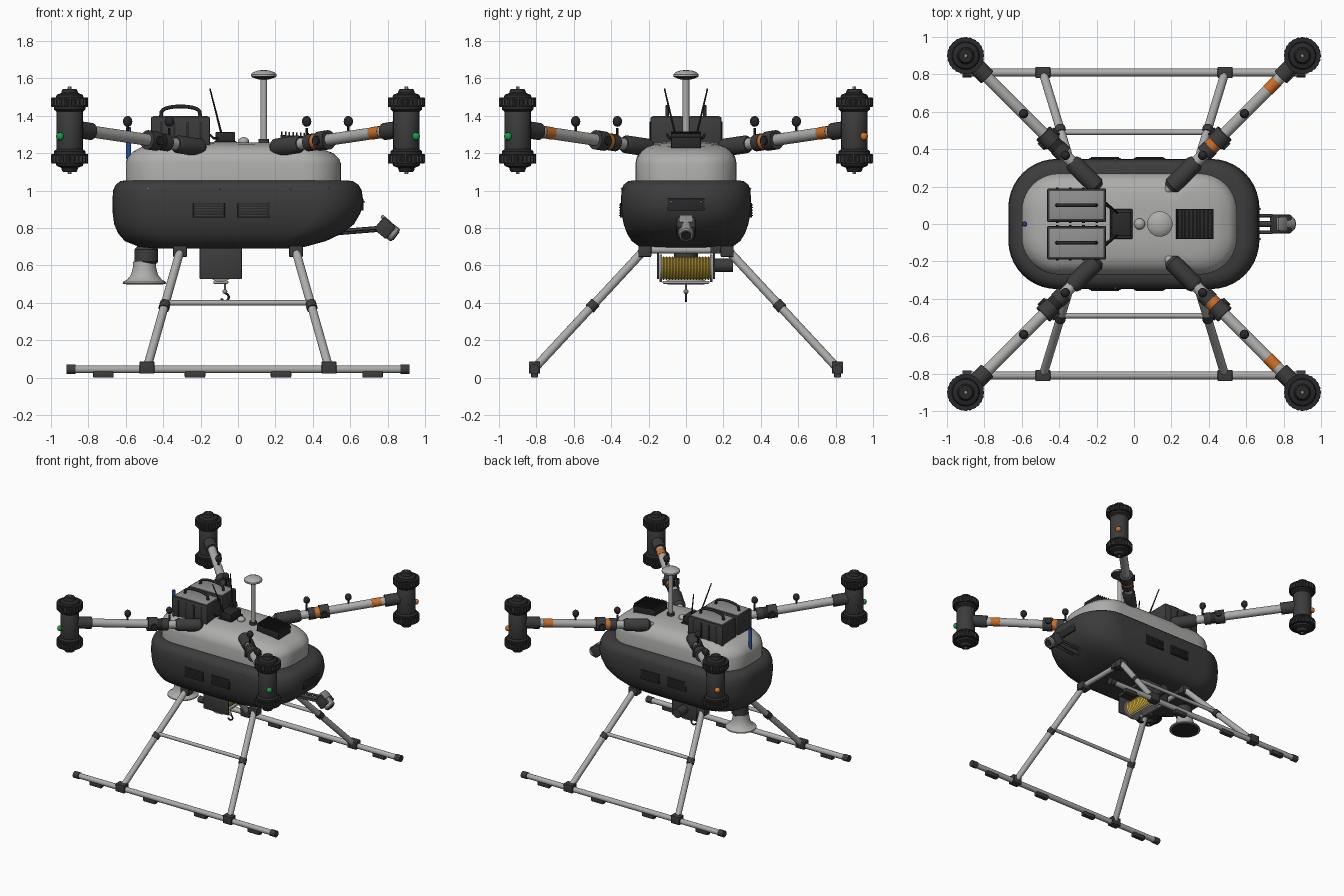
import bpy, bmesh, math
from mathutils import Vector, Matrix

if "Cube" in bpy.data.objects:
    bpy.data.objects.remove(bpy.data.objects["Cube"])


def material(name, r, g, b):
    m = bpy.data.materials.new(name)
    m.use_nodes = True
    m.diffuse_color = (r, g, b, 1)
    m.node_tree.nodes["Principled BSDF"].inputs["Base Color"].default_value = (r, g, b, 1)
    return m


LIGHT = material("light grey", .42, .42, .41)
DARK = material("charcoal", .045, .045, .047)
BLACK = material("black", .022, .022, .024)
STEEL = material("steel", .28, .28, .28)
ORANGE = material("orange", .6, .16, .02)
GREEN = material("green", .01, .32, .06)
BLUE = material("blue", .02, .08, .35)
GOLD = material("gold cable", .55, .36, .04)


def finish(name, bm, mat, bevel=0):
    """Turn a bmesh into an object, smooth except across sharp edges."""
    bmesh.ops.recalc_face_normals(bm, faces=bm.faces)
    if bevel:
        bmesh.ops.bevel(bm, geom=bm.edges[:], offset=bevel, segments=2, profile=.5, affect='EDGES')
    for f in bm.faces:
        f.smooth = True
    for e in bm.edges:
        e.smooth = len(e.link_faces) == 2 and e.calc_face_angle(0) < math.radians(35)
    me = bpy.data.meshes.new(name)
    bm.to_mesh(me)
    bm.free()
    me.materials.append(mat)
    ob = bpy.data.objects.new(name, me)
    bpy.context.collection.objects.link(ob)
    return ob


def box(name, c, s, mat, bevel=.006, rot=(0, 0, 0)):
    bm = bmesh.new()
    bmesh.ops.create_cube(bm, size=1, matrix=Matrix.Diagonal((*s, 1)))
    ob = finish(name, bm, mat, min(bevel, min(s) * .3))
    ob.location, ob.rotation_euler = c, rot
    return ob


def lathe(name, a, axis, prof, mat, n=24, teeth=0):
    """Revolve (distance, radius) points about a line; teeth cuts the rim."""
    bm = bmesh.new()
    rings = []
    for d, r in prof:
        rings.append([bm.verts.new(((r - teeth * (i // 2 % 2)) * math.cos(i * math.tau / n),
                                    (r - teeth * (i // 2 % 2)) * math.sin(i * math.tau / n), d)) for i in range(n)])
    skin(bm, rings)
    ob = finish(name, bm, mat)
    ob.location = a
    ob.rotation_euler = Vector(axis).to_track_quat('Z', 'Y').to_euler()
    return ob


def skin(bm, rings):
    n = len(rings[0])
    for p, q in zip(rings, rings[1:]):
        for i in range(n):
            bm.faces.new((p[i], p[(i + 1) % n], q[(i + 1) % n], q[i]))
    bm.faces.new(rings[0][::-1])
    bm.faces.new(rings[-1])


def tube(name, a, b, r, mat, r2=None, n=20):
    v = Vector(b) - Vector(a)
    return lathe(name, a, v, [(0, r), (v.length, r if r2 is None else r2)], mat, n)


def ball(name, c, r, mat, squash=1):
    prof = [(-r * squash * math.cos(t * math.pi / 10), max(r * math.sin(t * math.pi / 10), r * .02)) for t in range(11)]
    return lathe(name, c, (0, 0, 1), prof, mat, 20)


def path(name, pts, r, mat):
    cu = bpy.data.curves.new(name, 'CURVE')
    cu.dimensions, cu.bevel_depth, cu.bevel_resolution, cu.use_fill_caps = '3D', r, 2, True
    sp = cu.splines.new('POLY')
    sp.points.add(len(pts) - 1)
    for p, q in zip(sp.points, pts):
        p.co = (*q, 1)
    cu.materials.append(mat)
    ob = bpy.data.objects.new(name, cu)
    bpy.context.collection.objects.link(ob)


def hull(name, secs, mat, slope):
    """Loft rounded rectangles given as z, x min, x max, half width, corner radius."""
    bm = bmesh.new()
    rings = []
    for z, x0, x1, hy, r in secs:
        ring = []
        for k, (cx, cy) in enumerate(((x1 - r, hy - r), (x0 + r, hy - r), (x0 + r, r - hy), (x1 - r, r - hy))):
            for j in range(11):
                t = (k + j / 10) * math.pi / 2
                x = cx + r * math.cos(t)
                ring.append(bm.verts.new((x, cy + r * math.sin(t), z + slope(x, z))))
        rings.append(ring)
    skin(bm, rings)
    return finish(name, bm, mat)


# Body shells
hull("lower_hull", [(.69, -.44, .27, .21, .17), (.70, -.53, .36, .25, .2), (.73, -.605, .47, .29, .22),
                    (.77, -.64, .555, .315, .24), (.82, -.662, .62, .333, .25), (.88, -.67, .655, .345, .26),
                    (.94, -.672, .67, .348, .26), (1.0, -.668, .662, .345, .26), (1.03, -.655, .645, .335, .25),
                    (1.05, -.63, .615, .31, .23), (1.055, -.6, .58, .28, .2)], DARK, lambda x, z: 0)
hull("upper_shell", [(1.04, -.6, .55, .27, .2), (1.15, -.6, .55, .27, .2), (1.185, -.59, .54, .262, .195),
                     (1.22, -.56, .51, .24, .18), (1.245, -.51, .45, .21, .15), (1.257, -.43, .38, .17, .12),
                     (1.262, -.3, .25, .09, .08)], LIGHT,
     lambda x, z: -max(0, z - 1.13) * .55 * max(0, x - .1) - max(0, z - 1.13) * .3 * max(0, -x - .2))
lathe("blue_rod", (-.585, 0, 1.17), (0, 0, 1), [(0, .014), (.165, .014), (.17, .009)], BLUE, 16)
for s in (-1, 1):
    for x in (-.155, .083):
        box("side_vent", (x, s * .346, .895), (.17, .012, .08), BLACK, .003)
        for k in range(5):
            box("vent_slat", (x, s * .353, .867 + k * .014), (.15, .008, .006), DARK, .001)
    for x in (-.48, -.1, .28, .48):
        ball("shell_screw", (x, s * (.343 if abs(x) < .45 else .325), 1.01), .006, STEEL)
box("nose_plate", (.664, 0, .925), (.014, .2, .065), BLACK)
for y in (-.08, .08):
    ball("nose_screw", (.672, y, .94), .006, STEEL)

# Battery packs with carrying handles
for y in (-.1, .1):
    box("battery", (-.307, y, 1.3), (.316, .18, .19), DARK, .008)
    box("battery_lid", (-.307, y, 1.395), (.29, .155, .008), STEEL, .002)
    path("battery_handle", [(-.307 + .105 * math.cos(t), y, 1.395 + .055 * math.sin(t) ** .5)
                            for t in (k * math.pi / 14 for k in range(15)) if math.sin(t) >= 0], .01, BLACK)
    for s in (-1, 1):
        for k in range(4):
            box("battery_rib", (-.41 + k * .07, y + s * .09, 1.3), (.014, .008, .14), BLACK, .001)

# Roof equipment
box("radio_box", (-.068, 0, 1.283), (.105, .13, .06), BLACK)
box("radio_base", (-.068, 0, 1.255), (.12, .16, .02), BLACK)
for s in (-1, 1):
    tube("whip_antenna", (-.085, s * .055, 1.29), (-.15, s * .115, 1.545), .006, BLACK, .004, 10)
    path("battery_cable", [(-.15, s * .1, 1.3), (-.13, s * .09, 1.28), (-.1, s * .05, 1.28)], .006, BLACK)
ball("roof_dome", (.03, 0, 1.262), .03, LIGHT, .8)
tube("mast", (.138, 0, 1.25), (.138, 0, 1.6), .018, LIGHT)
tube("mast_collar", (.138, 0, 1.25), (.138, 0, 1.275), .028, DARK)
lathe("mast_disc", (.138, 0, 1.595), (0, 0, 1), [(0, .03), (.012, .065), (.02, .068)], DARK, 32)
lathe("mast_dome", (.138, 0, 1.612), (0, 0, 1), [(0, .068), (.01, .068), (.022, .055), (.03, .03), (.033, .005)], LIGHT, 32)
box("heat_sink", (.325, 0, 1.262), (.2, .16, .06), BLACK, .004, (0, .06, 0))
for k in range(10):
    box("heat_sink_fin", (.235 + k * .02, 0, 1.301 - k * .0012), (.008, .16, .03), BLACK, .001)

# Arms, hinges, beacons and motors, one per corner
for sx in (-1, 1):
    for sy in (-1, 1):
        def P(d, dz=0):
            return Vector((sx * d, sy * d, 1.2 + d * .148 + dz))
        tube("arm_tube", P(.24), P(.85), .032, LIGHT)
        ax = P(1) - P(0)
        L = ax.length
        lathe("arm_socket", P(.19), ax, [(0, .03), (.015 * L, .048), (.13 * L, .048), (.145 * L, .038)], DARK)
        if sx > 0:
            tube("socket_nose", P(.16), P(.2), .012, LIGHT, .034)
        tube("hinge_inner", P(.375), P(.41), .046, DARK)
        tube("hinge_ring", P(.41), P(.435), .043, ORANGE if sx > 0 else BLACK)
        tube("hinge_outer", P(.435), P(.485), .052, DARK)
        side = Vector((sx, -sy, 0)).normalized() * .062
        tube("hinge_pin", P(.455) - side, P(.455) + side, .024, BLACK)
        if sx > 0:
            tube("arm_band", P(.715), P(.765), .0335, ORANGE)
        for d in (.367, .59):
            tube("beacon_stalk", P(d), P(d, .08), .007, BLACK, n=10)
            ball("beacon_ball", (sx * d, sy * d, 1.37), .025, BLACK, 1.15)
        tube("motor_clamp", P(.785), P(.87), .046, DARK)
        m = (sx * .9, sy * .9, 0)
        lathe("motor_pod", m, (0, 0, 1), [(1.19, .06), (1.21, .07), (1.43, .07), (1.45, .06)], DARK, 28)
        for s in (-1, 1):
            o = (m[0], m[1], 1.322)
            ax2 = (0, 0, s)
            lathe("rotor_seat", o, ax2, [(.1, .07), (.112, .085), (.13, .085)], BLACK, 28)
            lathe("rotor_gear", o, ax2, [(.128, .099), (.172, .099)], DARK, 96, .009)
            for h in (.126, .168):
                lathe("rotor_rim", o, ax2, [(h, .097), (h + .008, .097)], BLACK, 36)
            lathe("rotor_cap", o, ax2, [(.175, .075), (.19, .07), (.2, .045), (.212, .042), (.222, .036)], BLACK)
            lathe("rotor_nut", o, ax2, [(.2, .012), (.234, .01)], STEEL, 6)
        ball("position_light", (sx * .951, sy * .951, 1.29), .022, GREEN if sy < 0 else ORANGE)

# Landing gear
for sy in (-1, 1):
    y = sy * .81
    tube("skid", (-.9, y, .045), (.9, y, .045), .021, LIGHT)
    tube("leg_crossbar", (-.39, sy * .49, .4), (.39, sy * .49, .4), .014, LIGHT)
    for sx in (-1, 1):
        tube("skid_cap", (sx * .87, y, .045), (sx * .918, y, .045), .026, DARK)
        for x in (.23, .72):
            box("skid_pad", (sx * x, y, .017), (.11, .036, .034), DARK)
        foot, top = Vector((sx * .487, y, .05)), Vector((sx * .31, sy * .23, .675))
        tube("leg", foot, top, .023, LIGHT)
        box("foot_bracket", foot + Vector((0, 0, .004)), (.08, .06, .065), DARK)
        k = foot.lerp(top, .535)
        d = (top - foot).normalized() * .022
        tube("leg_knuckle", k - d, k + d, .029, DARK)
        box("hip_bracket", (sx * .31, sy * .22, .675), (.075, .07, .06), DARK)
for sx in (-1, 1):
    tube("hip_bar", (sx * .31, -.22, .683), (sx * .31, .22, .683), .02, LIGHT)
    box("hip_clamp", (sx * .31, .16, .685), (.06, .06, .045), DARK)

# Cable winch and hook
for s in (-1, 1):
    box("winch_plate", (-.092, s * .15, .61), (.226, .012, .165), DARK, .004)
    tube("spool_flange", (-.092, s * .128, .585), (-.092, s * .142, .585), .074, STEEL, n=32)
box("winch_mount", (-.092, 0, .682), (.226, .3, .03), DARK)
lathe("cable_spool", (-.092, -.128, .585), (0, 1, 0),
      [(k * .256 / 32, .064 if k % 2 else .055) for k in range(33)], GOLD, 28)
box("winch_tray", (-.092, 0, .51), (.08, .25, .016), LIGHT)
tube("winch_motor", (-.092, .15, .6), (-.092, .25, .6), .036, DARK)
tube("hook_line", (-.07, 0, .51), (-.07, 0, .455), .005, LIGHT, n=8)
ball("hook_swivel", (-.07, 0, .46), .013, STEEL)
path("hook", [(-.07, 0, .455)] + [(-.07 + .021 * math.cos(t), 0, .43 + .021 * math.sin(t))
                                  for t in (1.4 - k * .35 for k in range(13))], .006, BLACK)

# Loudspeaker
lathe("speaker_driver", (-.49, 0, .61), (0, 0, 1), [(0, .055), (.01, .063), (.075, .063), (.09, .05), (.11, .045)], DARK, 32)
lathe("speaker_horn", (-.5, 0, .5), (0, 0, 1), [(.02, .09), (0, .11), (.004, .117), (.012, .115), (.025, .092),
                                               (.05, .072), (.09, .062), (.12, .06)], LIGHT, 40)
tube("speaker_mouth", (-.5, 0, .498), (-.5, 0, .502), .1, BLACK, n=40)

# Nose camera on its boom
tube("camera_boom", (.5, 0, .775), (.75, 0, .795), .016, DARK)
for s in (-1, 1):
    tube("boom_strut", (.48, s * .045, .78), (.74, s * .045, .8), .009, DARK, n=12)
box("camera_body", (.785, 0, .8), (.085, .1, .085), DARK, .008, (0, .7, 0))
ax = Vector((.8, 0, -.6))
lathe("camera_barrel", (.79, 0, .8), ax, [(0, .042), (.06, .042), (.068, .036)], STEEL, 28)
tube("camera_lens", Vector((.79, 0, .8)) + ax * .066, Vector((.79, 0, .8)) + ax * .072, .028, BLACK)
box("camera_top", (.79, 0, .845), (.06, .07, .02), STEEL, .005, (0, .7, 0))
